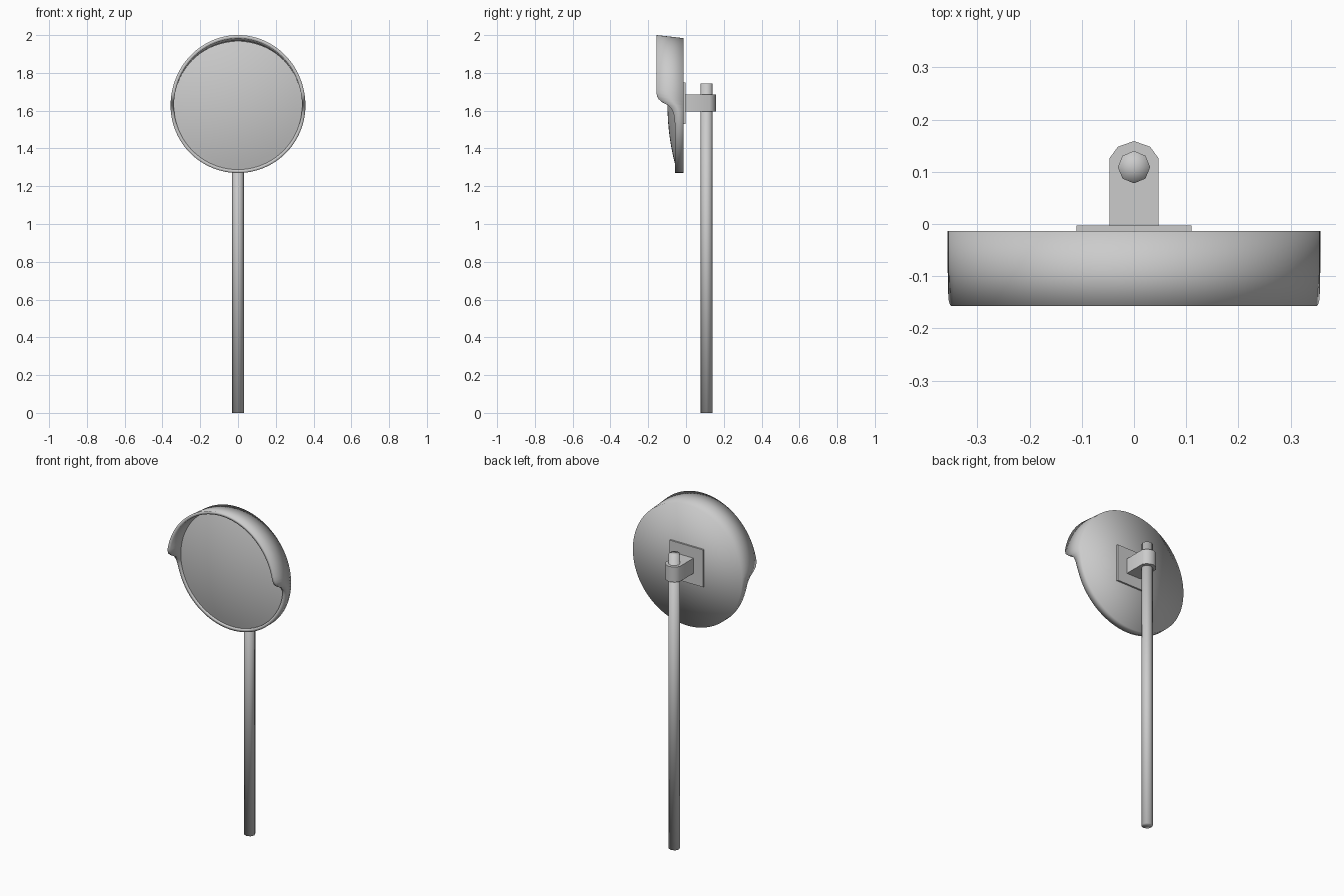
import bpy, bmesh, math

if "Cube" in bpy.data.objects:
    bpy.data.objects.remove(bpy.data.objects["Cube"])

ZC, R, N = 1.627, 0.357, 128          # mirror centre height, rim radius, segments


def finish(name, bm, angle=None):
    bmesh.ops.recalc_face_normals(bm, faces=bm.faces)
    me = bpy.data.meshes.new(name)
    bm.to_mesh(me)
    bm.free()
    ob = bpy.data.objects.new(name, me)
    bpy.context.collection.objects.link(ob)
    bpy.context.view_layer.objects.active = ob
    ob.select_set(True)
    if angle is None:
        bpy.ops.object.shade_smooth()
    else:
        bpy.ops.object.shade_smooth_by_angle(angle=math.radians(angle))
    ob.select_set(False)
    return ob


def loft(bm, rings):
    """Join successive closed rings of vertices with quads."""
    for a, b in zip(rings, rings[1:]):
        for i in range(len(a)):
            j = (i + 1) % len(a)
            bm.faces.new((a[i], a[j], b[j], b[i]))


def fan(bm, ring, co):
    c = bm.verts.new(co)
    for i in range(len(ring)):
        bm.faces.new((ring[i], ring[(i + 1) % len(ring)], c))


def prism(name, pts, z0, z1, angle):
    bm = bmesh.new()
    lo, hi = ([bm.verts.new((x, y, z)) for x, y in pts] for z in (z0, z1))
    loft(bm, [lo, hi])
    bm.faces.new(lo)
    bm.faces.new(hi)
    return finish(name, bm, angle)


# front edge of the rim: (height above centre, y), deep hood above, shallow lip below
EDGE = [(-0.11, -0.058), (-0.06, -0.062), (-0.03, -0.069), (-0.008, -0.083),
        (0.005, -0.100), (0.015, -0.122), (0.030, -0.143), (0.048, -0.153), (0.07, -0.157)]


def front_y(h):
    if h <= EDGE[0][0]:
        return EDGE[0][1]
    for (h0, y0), (h1, y1) in zip(EDGE, EDGE[1:]):
        if h <= h1:
            return y0 + (y1 - y0) * (h - h0) / (h1 - h0)
    return EDGE[-1][1]


# housing with hood, tilting upward slightly toward the front
bm = bmesh.new()


def housing_ring(r, y=None, mix=1.0):
    ring = []
    for i in range(N):
        a = 2 * math.pi * i / N
        yy = front_y(R * math.sin(a)) if y is None else y
        yy = -0.013 + (yy + 0.013) * mix
        lift = 0.113 * (-0.013 - yy) * max(0, math.sin(a))
        ring.append(bm.verts.new((r * math.cos(a), yy, ZC + r * math.sin(a) + lift)))
    return ring


rings = [housing_ring(R, -0.013), housing_ring(R, mix=0.5), housing_ring(R),
         housing_ring(R - 0.018), housing_ring(R - 0.018, -0.045)]
loft(bm, rings)
fan(bm, rings[0], (0, -0.013, ZC))
finish("hooded_housing", bm)

# convex mirror
bm = bmesh.new()
rings = []
for k in range(10, 0, -1):
    t = k / 10
    rings.append([bm.verts.new((0.341 * t * math.cos(2 * math.pi * i / N), -0.098 + 0.048 * t * t,
                                ZC + 0.341 * t * math.sin(2 * math.pi * i / N))) for i in range(N)])
loft(bm, rings)
fan(bm, rings[-1], (0, -0.098, ZC))
ob = finish("convex_mirror", bm)
if ob.data.polygons[0].normal.y > 0:
    ob.data.flip_normals()

# mounting plate
prism("back_plate", [(-0.11, -0.014), (0.11, -0.014), (0.11, -0.003), (-0.11, -0.003)],
      1.53, 1.75, 30)

# clamp bracket wrapped round the pole
half = [(0.047, -0.004), (0.047, 0.126), (0.031, 0.148)]
prism("clamp_bracket", half + [(0, 0.159)] + [(-x, y) for x, y in reversed(half)],
      1.595, 1.685, 50)

# pole
bm = bmesh.new()
ends = [[bm.verts.new((0.031 * math.cos(i * math.pi / 4), 0.109 + 0.031 * math.sin(i * math.pi / 4), z))
         for i in range(8)] for z in (0, 1.743)]
loft(bm, ends)
fan(bm, ends[0], (0, 0.109, 0))
fan(bm, ends[1], (0, 0.109, 1.743))
finish("pole", bm)
